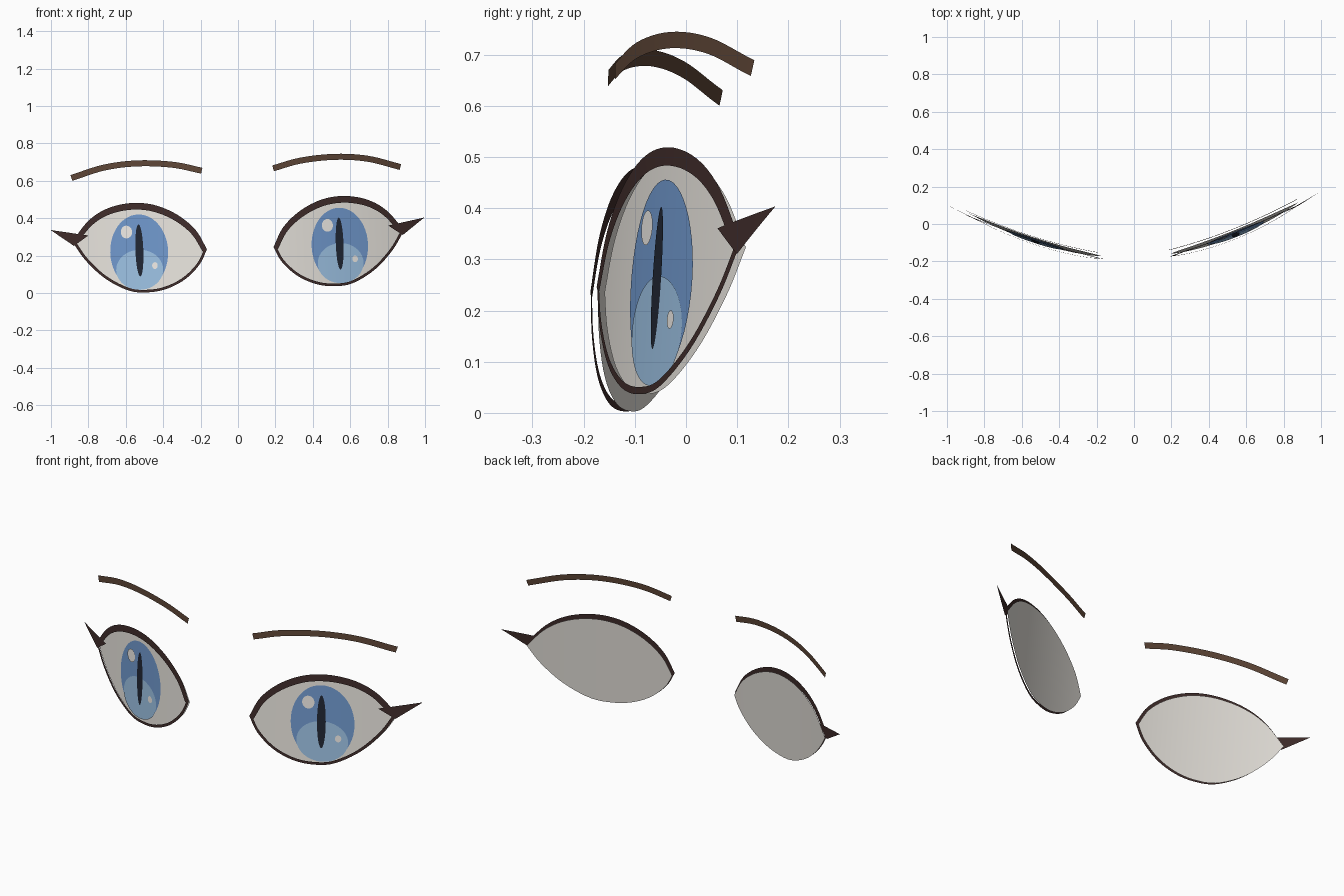
import bpy
from math import sin, cos, pi, radians
from mathutils import Matrix, Vector

if "Cube" in bpy.data.objects:
    bpy.data.objects.remove(bpy.data.objects["Cube"])

# slight roll and yaw of the whole pair
PIVOT = Vector((0, 0, 0.26))
TILT = (Matrix.Translation(PIVOT + Vector((0.005, 0, 0))) @ Matrix.Rotation(radians(2), 4, 'Z')
        @ Matrix.Rotation(radians(-1.9), 4, 'Y') @ Matrix.Translation(-PIVOT))


def material(name, r, g, b):
    m = bpy.data.materials.new(name)
    m.diffuse_color = (r, g, b, 1)
    m.use_nodes = True
    m.node_tree.nodes["Principled BSDF"].inputs["Base Color"].default_value = m.diffuse_color
    return m


WHITE = material("eye_white", 0.80, 0.77, 0.72)
LASH = material("lash_brown", 0.05, 0.025, 0.023)
BROW = material("brow_brown", 0.11, 0.06, 0.037)
BLUE = material("iris_blue", 0.16, 0.31, 0.60)
LIGHT = material("iris_light_blue", 0.33, 0.53, 0.76)
BLACK = material("pupil_dark", 0.014, 0.019, 0.033)
SHINE = material("shine_white", 0.85, 0.82, 0.78)


def place(side, s, z, lift):
    """Wrap a flat face point (s outward, z up) onto the curved face."""
    y = -0.163 + 0.277 * (s - 0.19) + 0.233 * (s - 0.19) * (s - 0.54)
    return TILT @ Vector((side * s, y + 0.063 * (z - 0.25) - lift, z))


def ribbon(name, side, edge_a, edge_b, lift, mat):
    """Curved sheet between two edges."""
    n = len(edge_a)
    verts = [place(side, s, z, lift) for s, z in edge_a + edge_b]
    faces = [(i, i + 1, n + i + 1, n + i) for i in range(n - 1)]
    me = bpy.data.meshes.new(name)
    me.from_pydata(verts, [], faces)
    me.validate()
    me.update()
    if sum(p.normal.y * p.area for p in me.polygons) > 0:
        me.flip_normals()
    me.shade_smooth()
    me.materials.append(mat)
    ob = bpy.data.objects.new(name, me)
    bpy.context.collection.objects.link(ob)


def smooth(pts, steps=6):
    """Catmull-Rom curve through points."""
    p = [Vector(q) for q in pts]
    p = [2 * p[0] - p[1]] + p + [2 * p[-1] - p[-2]]
    out = []
    for i in range(1, len(p) - 2):
        a, b, c, d = p[i - 1:i + 3]
        for k in range(steps):
            t = k / steps
            out.append(0.5 * (2 * b + (c - a) * t + (2 * a - 5 * b + 4 * c - d) * t * t
                              + (3 * b - a - 3 * c + d) * t ** 3))
    return out + [p[-2]]


def inset(curve, width, sign):
    """Offset a curve; width is a function of 0..1 along it."""
    out, n = [], len(curve)
    for i, c in enumerate(curve):
        d = (curve[min(i + 1, n - 1)] - curve[max(i - 1, 0)]).normalized()
        out.append(c + sign * width(i / (n - 1)) * Vector((d.y, -d.x)))
    return out


def height(curve, s):
    for a, b in zip(curve, curve[1:]):
        if a.x <= s <= b.x:
            return a.y + (b.y - a.y) * (s - a.x) / (b.x - a.x)
    return curve[-1].y if s > curve[-1].x else curve[0].y


def ellipse(name, side, cs, cz, rs, rz, lift, mat, n=24):
    ang = [pi * (0.001 + 0.998 * i / n) for i in range(n + 1)]
    top = [(cs - rs * cos(a), cz + rz * sin(a)) for a in ang]
    low = [(cs - rs * cos(a), cz - rz * sin(a)) for a in ang]
    ribbon(name, side, top, low, lift, mat)


upper = smooth([(0.178, 0.240), (0.235, 0.345), (0.33, 0.430), (0.45, 0.486),
                (0.575, 0.500), (0.70, 0.474), (0.80, 0.412), (0.888, 0.305)])
lower = smooth([(0.178, 0.240), (0.22, 0.160), (0.30, 0.083), (0.40, 0.035), (0.50, 0.020),
                (0.60, 0.033), (0.72, 0.100), (0.82, 0.200), (0.888, 0.305)])
brow_top = smooth([(0.187, 0.676), (0.34, 0.713), (0.53, 0.727), (0.71, 0.710), (0.885, 0.660)])

for side, tag in ((1, "right"), (-1, "left")):
    # white of the eye, tucked under the upper lash
    cols = [0.533 - 0.35 * cos(pi * i / 40) for i in range(41)]
    low = [(s, height(lower, s)) for s in cols]
    top = [(s, max(height(upper, s) - 0.02, z)) for s, z in low]
    ribbon("eye_white_" + tag, side, top, low, 0, WHITE)

    # iris, lower glow and slit pupil
    ellipse("iris_" + tag, side, 0.537, 0.237, 0.153, 0.201, 0.004, BLUE)
    ellipse("iris_glow_" + tag, side, 0.538, 0.142, 0.124, 0.107, 0.006, LIGHT)
    ellipse("pupil_" + tag, side, 0.536, 0.246, 0.021, 0.139, 0.008, BLACK)

    # shines sit on the same side in both eyes
    ellipse("large_shine_" + tag, side, 0.537 - side * 0.064, 0.346, 0.030, 0.034, 0.010, SHINE)
    ellipse("small_shine_" + tag, side, 0.537 + side * 0.080, 0.162, 0.015, 0.018, 0.010, SHINE)

    # lash lines and outer wing
    ribbon("upper_lash_" + tag, side, upper,
           inset(upper, lambda t: 0.026 + 0.010 * sin(pi * t), 1), 0.015, LASH)
    ribbon("lower_lash_" + tag, side, lower, inset(lower, lambda t: 0.014, -1), 0.014, LASH)
    spike, base, tip = Vector((0.803, 0.334)), Vector((0.880, 0.281)), Vector((1.0, 0.370))
    edge = [spike.lerp(base, i / 4) for i in range(5)] + [base.lerp(tip, i / 6) for i in range(1, 6)]
    roof = [(p.x, spike.y + (tip.y - spike.y) * (p.x - spike.x) / (tip.x - spike.x) + 1e-4) for p in edge]
    ribbon("lash_wing_" + tag, side, roof + [(1.0, 0.3705)], edge + [tip], 0.016, LASH)

    # eyebrow
    ribbon("eyebrow_" + tag, side, brow_top, inset(brow_top, lambda t: 0.032, 1), 0.008, BROW)
